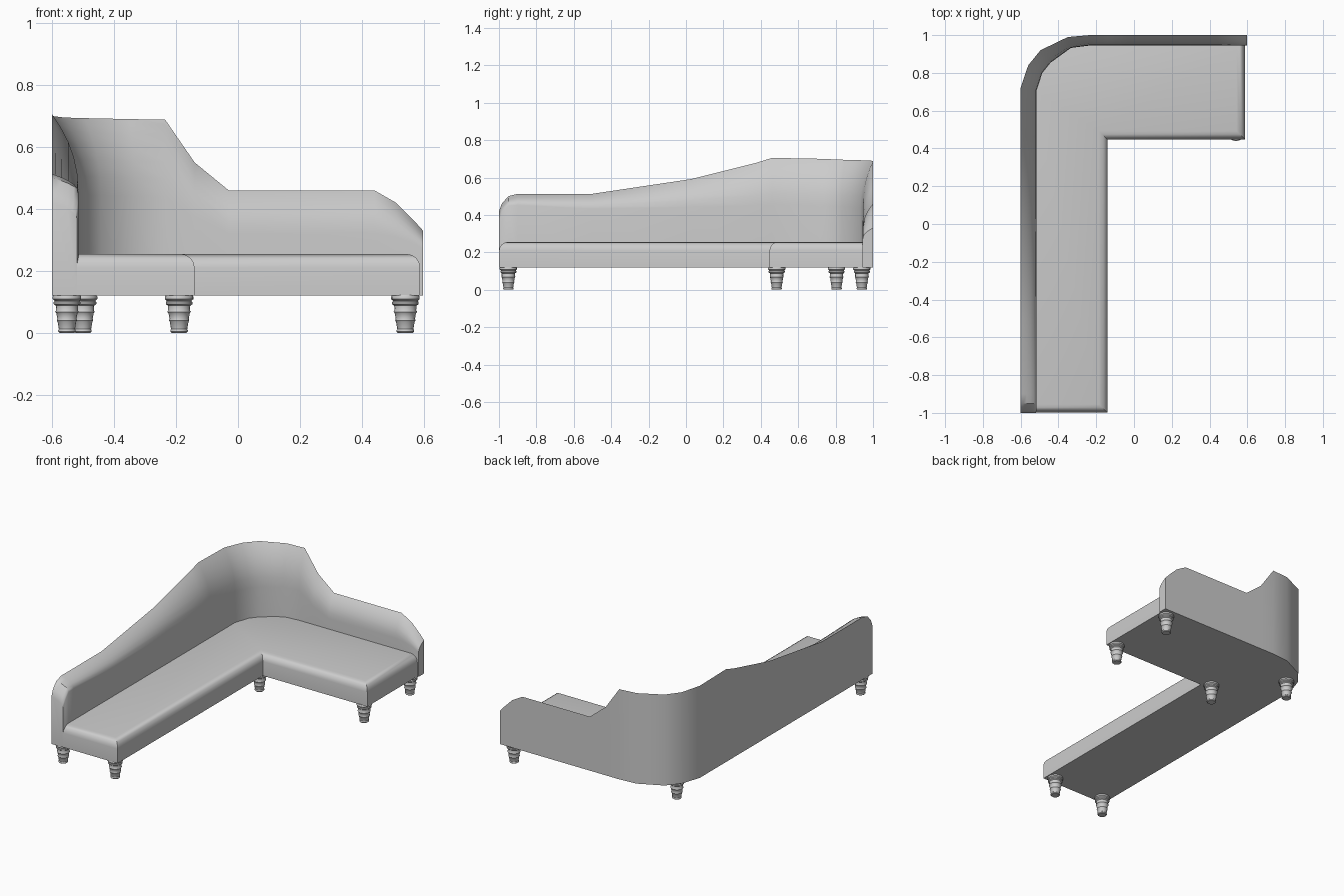
import bpy, bmesh
from math import cos, sin, pi
from mathutils import Vector

if "Cube" in bpy.data.objects:
    bpy.data.objects.remove(bpy.data.objects["Cube"])

BASE, SEAT_TOP = 0.12, 0.255


def finish(name, bm, angle=0.6):
    bmesh.ops.recalc_face_normals(bm, faces=bm.faces[:])
    me = bpy.data.meshes.new(name)
    bm.to_mesh(me)
    bm.free()
    ob = bpy.data.objects.new(name, me)
    bpy.context.collection.objects.link(ob)
    bpy.ops.object.select_all(action='DESELECT')
    ob.select_set(True)
    bpy.context.view_layer.objects.active = ob
    bpy.ops.object.shade_smooth_by_angle(angle=angle)
    return ob


def loft(bm, rings, closed=True):
    """Skin a list of equal-length closed rings and cap both ends."""
    vs = [[bm.verts.new(p) for p in r] for r in rings]
    n = len(vs[0])
    for a, b in zip(vs, vs[1:]):
        for i in range(n):
            j = (i + 1) % n
            bm.faces.new((a[i], a[j], b[j], b[i]))
    bm.faces.new(vs[0])
    bm.faces.new(vs[-1])


# L-shaped seat with rounded upper edges
outline = [(-0.585, -0.999), (-0.14, -0.999), (-0.14, 0.447), (0.588, 0.447),
           (0.588, 0.985), (-0.32, 0.98), (-0.47, 0.91), (-0.545, 0.83), (-0.585, 0.72)]
bm = bmesh.new()
face = bm.faces.new([bm.verts.new((x, y, BASE)) for x, y in outline])
top = bmesh.ops.extrude_face_region(bm, geom=[face], use_keep_orig=True)['geom']
bmesh.ops.translate(bm, verts=[g for g in top if isinstance(g, bmesh.types.BMVert)],
                    vec=(0, 0, SEAT_TOP - BASE))
rim = [e for e in bm.edges if all(v.co.z > 0.2 for v in e.verts)]
bmesh.ops.bevel(bm, geom=rim, offset=0.045, segments=4, profile=0.5, affect='EDGES')
finish("seat", bm)

# Sweeping backrest: stations of x, y, top height, thickness, roll-over depth
stations = [
    (-0.6, -1.0, 0.42, 0.080, 0.05), (-0.6, -0.985, 0.46, 0.085, 0.05),
    (-0.6, -0.95, 0.50, 0.085, 0.05), (-0.6, -0.9, 0.513, 0.085, 0.06),
    (-0.6, -0.5, 0.513, 0.085, 0.08), (-0.6, 0.03, 0.592, 0.085, 0.15),
    (-0.6, 0.38, 0.68, 0.085, 0.23), (-0.6, 0.46, 0.705, 0.085, 0.25),
    (-0.6, 0.72, 0.70, 0.085, 0.25), (-0.56, 0.84, 0.695, 0.085, 0.25),
    (-0.495, 0.92, 0.693, 0.085, 0.25), (-0.35, 0.99, 0.69, 0.06, 0.25),
    (-0.235, 1.0, 0.688, 0.055, 0.25), (-0.14, 1.0, 0.55, 0.055, 0.18),
    (-0.03, 1.0, 0.46, 0.055, 0.14), (0.44, 1.0, 0.46, 0.055, 0.14),
    (0.51, 1.0, 0.42, 0.055, 0.11), (0.57, 1.0, 0.36, 0.055, 0.07),
    (0.597, 1.0, 0.33, 0.055, 0.06)]
path = [Vector((s[0], s[1], 0)) for s in stations]
rings = []
for i, (x, y, h, w, drop) in enumerate(stations):
    before = (path[i] - path[max(i - 1, 0)]).normalized()
    after = (path[min(i + 1, len(path) - 1)] - path[i]).normalized()
    d = (before + after).normalized()
    inward = Vector((d.y, -d.x, 0))
    ring = [path[i] + Vector((0, 0, BASE))]
    for k in range(7):
        t = (k / 6) ** 1.5
        ring.append(path[i] + inward * w * (1 - (1 - t) ** 2.2) + Vector((0, 0, h - drop * t)))
    ring.append(path[i] + inward * w + Vector((0, 0, BASE)))
    rings.append(ring)
bm = bmesh.new()
loft(bm, rings)
finish("backrest", bm)

# Turned tapered legs with ringed collars
leg_profile = [(0.024, 0), (0.028, 0.004), (0.028, 0.009), (0.026, 0.012), (0.030, 0.036),
               (0.033, 0.040), (0.031, 0.045), (0.034, 0.063), (0.038, 0.068), (0.035, 0.073),
               (0.036, 0.088), (0.043, 0.093), (0.043, 0.100), (0.039, 0.103),
               (0.046, 0.109), (0.046, 0.117), (0.043, 0.122)]
legs = {"front_left_leg": (-0.552, -0.95), "front_right_leg": (-0.19, -0.95),
        "inner_corner_leg": (-0.19, 0.485), "side_front_leg": (0.54, 0.485),
        "side_back_leg": (0.54, 0.94), "back_corner_leg": (-0.5, 0.805)}
for name, (x, y) in legs.items():
    bm = bmesh.new()
    loft(bm, [[(x + r * cos(a * pi / 8), y + r * sin(a * pi / 8), z) for a in range(16)]
              for r, z in leg_profile])
    finish(name, bm)
